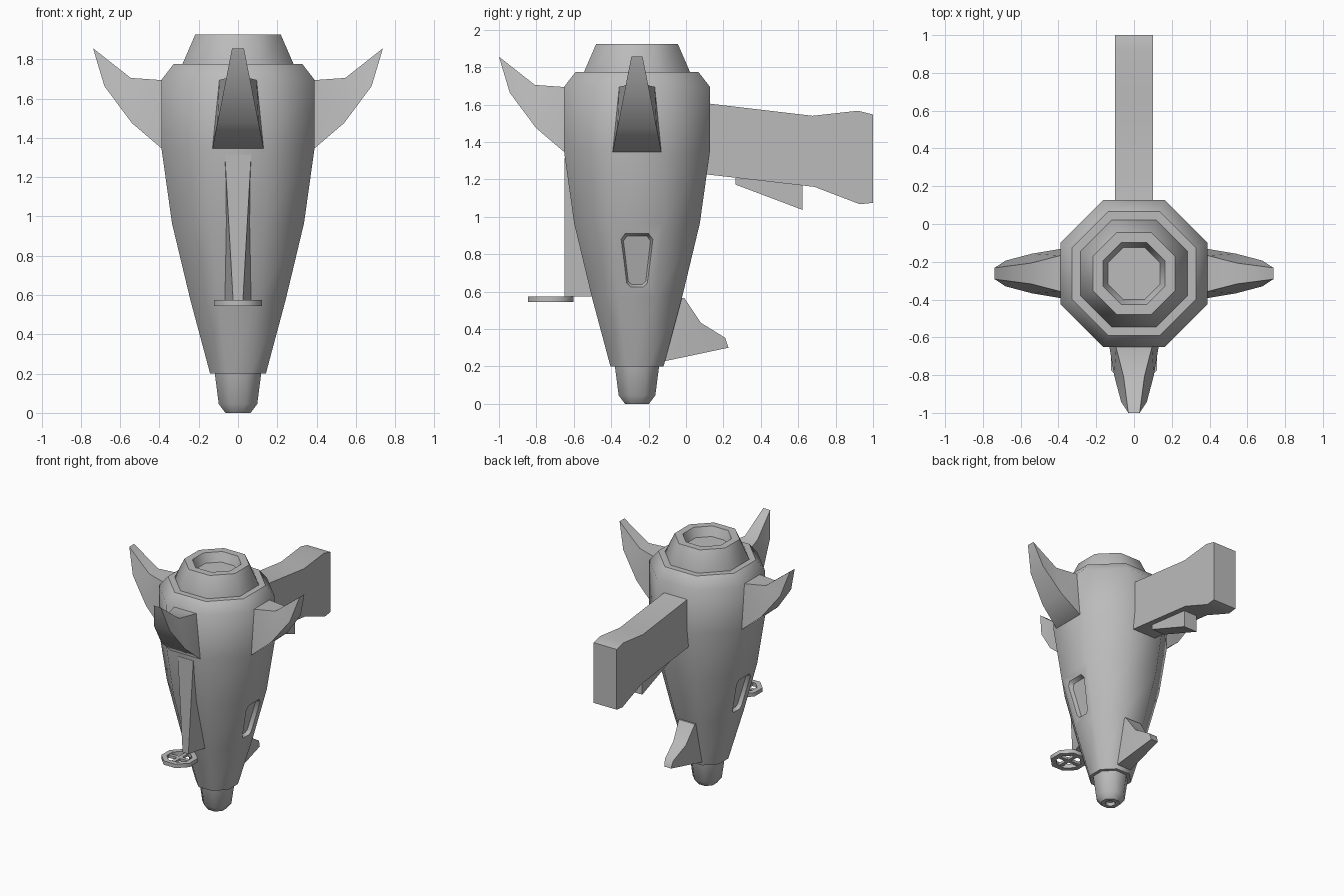
import bpy, bmesh, math
from mathutils import Matrix, Vector

if "Cube" in bpy.data.objects:
    bpy.data.objects.remove(bpy.data.objects["Cube"])

AXIS_Y = -0.262      # centre line of the hull
SIDES = 8

grey = bpy.data.materials.new("plain grey")
grey.use_nodes = True
grey.diffuse_color = (0.5, 0.5, 0.5, 1)
grey.node_tree.nodes["Principled BSDF"].inputs["Base Color"].default_value = (0.5, 0.5, 0.5, 1)


def finish(name, bm):
    bmesh.ops.recalc_face_normals(bm, faces=bm.faces)
    mesh = bpy.data.meshes.new(name)
    bm.to_mesh(mesh)
    bm.free()
    mesh.materials.append(grey)
    obj = bpy.data.objects.new(name, mesh)
    bpy.context.collection.objects.link(obj)
    return obj


def smooth(obj):
    bpy.ops.object.select_all(action='DESELECT')
    obj.select_set(True)
    bpy.context.view_layer.objects.active = obj
    bpy.ops.object.shade_smooth_by_angle(angle=math.radians(46))


def lathe(name, profile, y=AXIS_Y, closed=False):
    """Octagonal turned part from (flat-to-centre distance, height) pairs."""
    bm = bmesh.new()
    rings = []
    for r, z in profile:
        radius = r / math.cos(math.pi / SIDES)
        turn = [(k + 0.5) * 2 * math.pi / SIDES for k in range(SIDES)]
        rings.append([bm.verts.new((radius * math.cos(a), y + radius * math.sin(a), z)) for a in turn])
    pairs = list(zip(rings, rings[1:]))
    if closed:
        pairs.append((rings[-1], rings[0]))
    else:
        bm.faces.new(rings[0])
        bm.faces.new(rings[-1])
    for a, b in pairs:
        for k in range(SIDES):
            n = (k + 1) % SIDES
            bm.faces.new((a[k], a[n], b[n], b[k]))
    return finish(name, bm)


def slab(name, outline, degrees=0):
    """Mirrored part from (distance from axis, height, half width), facing front then turned."""
    bm = bmesh.new()
    left = [bm.verts.new((w, -r, z)) for r, z, w in outline]
    right = [bm.verts.new((-w, -r, z)) for r, z, w in outline]
    cheeks = [bm.faces.new(left), bm.faces.new(right)]
    for k in range(len(outline)):
        n = (k + 1) % len(outline)
        bm.faces.new((left[k], left[n], right[n], right[k]))
    bmesh.ops.triangulate(bm, faces=cheeks)
    bm.transform(Matrix.Translation((0, AXIS_Y, 0)) @ Matrix.Rotation(math.radians(degrees), 4, 'Z'))
    obj = finish(name, bm)
    smooth(obj)
    return obj


# Hull
hull = lathe("hull", [(0.142, 0.2), (0.243, 0.577), (0.336, 0.965), (0.39, 1.35),
                      (0.39, 1.695), (0.328, 1.775)])

# Recessed side windows, cut with a tapered plug on each side
window = [(0.063, 0.91), (0.085, 0.88), (0.055, 0.645), (0.035, 0.626)]
window += [(-y, z) for y, z in reversed(window)]
slope = (0.336 - 0.243) / (0.965 - 0.577)
for side in (-1, 1):
    bm = bmesh.new()
    loops = []
    for scale, depth in ((1.15, 0.03), (0.85, -0.03)):
        loop = []
        for y, z in window:
            zz = 0.77 + (z - 0.77) * (1 + (scale - 1) * 0.6)
            x = 0.243 + slope * (zz - 0.577) + depth
            loop.append(bm.verts.new((side * x, AXIS_Y + y * scale, zz)))
        loops.append(loop)
        bm.faces.new(loop)
    for k in range(len(window)):
        n = (k + 1) % len(window)
        bm.faces.new((loops[0][k], loops[0][n], loops[1][n], loops[1][k]))
    cutter = finish("window_cutter", bm)
    cutter.hide_render = True
    cut = hull.modifiers.new("window", 'BOOLEAN')
    cut.operation = 'DIFFERENCE'
    cut.solver = 'EXACT'
    cut.object = cutter
    bpy.context.view_layer.objects.active = hull
    bpy.ops.object.modifier_apply(modifier=cut.name)
    bpy.data.objects.remove(cutter)
smooth(hull)

# Collar with a sunken top, and nozzle with a small hole
smooth(lathe("top_collar", [(0.283, 1.76), (0.283, 1.775), (0.218, 1.925),
                            (0.164, 1.925), (0.138, 1.855)]))
smooth(lathe("nozzle", [(0.12, 0.21), (0.118, 0.2), (0.098, 0.045), (0.064, 0),
                        (0.034, 0), (0.028, 0.025)]))

# Three upper fins
fin = [(0.37, 1.347, 0.13), (0.39, 1.347, 0.13), (0.54, 1.475, 0.105), (0.68, 1.663, 0.068),
       (0.738, 1.856, 0.03), (0.546, 1.705, 0.055), (0.39, 1.694, 0.095), (0.37, 1.694, 0.095)]
for name, degrees in (("front_fin", 0), ("left_fin", 90), ("right_fin", -90)):
    slab(name, fin, degrees)

# Rear arm with a wedge under it
arm = [(0.37, 1.607), (0.938, 1.54), (1.182, 1.567), (1.262, 1.547),
       (1.262, 1.075), (1.192, 1.067), (0.949, 1.16), (0.37, 1.227)]
slab("rear_arm", [(r, z, 0.1) for r, z in arm], 180)
wedge = [(0.527, 1.23), (0.527, 1.172), (0.885, 1.037), (0.885, 1.18)]
slab("arm_wedge", [(r, z, 0.057) for r, z in wedge], 180)

# Lower rear fin
slab("lower_rear_fin", [(0.2, 0.567, 0.07), (0.252, 0.567, 0.07), (0.342, 0.433, 0.055),
                        (0.472, 0.353, 0.035), (0.489, 0.3, 0.03), (0.157, 0.23, 0.06),
                        (0.12, 0.23, 0.06)], 180)

# Front strut
slab("front_strut", [(0.36, 1.315, 0.07), (0.388, 1.315, 0.067),
                     (0.388, 0.575, 0.025), (0.22, 0.575, 0.073)])

# Spoked wheel under the strut
wheel_r = 0.462
smooth(lathe("wheel_rim", [(0.122, 0.545), (0.122, 0.575), (0.085, 0.575), (0.085, 0.545)],
             y=AXIS_Y - wheel_r, closed=True))
for name, reach, half in (("long_spoke", 0.095, 0.014), ("cross_spoke", 0.014, 0.095)):
    slab(name, [(wheel_r - reach, 0.55, half), (wheel_r + reach, 0.55, half),
                (wheel_r + reach, 0.57, half), (wheel_r - reach, 0.57, half)])
